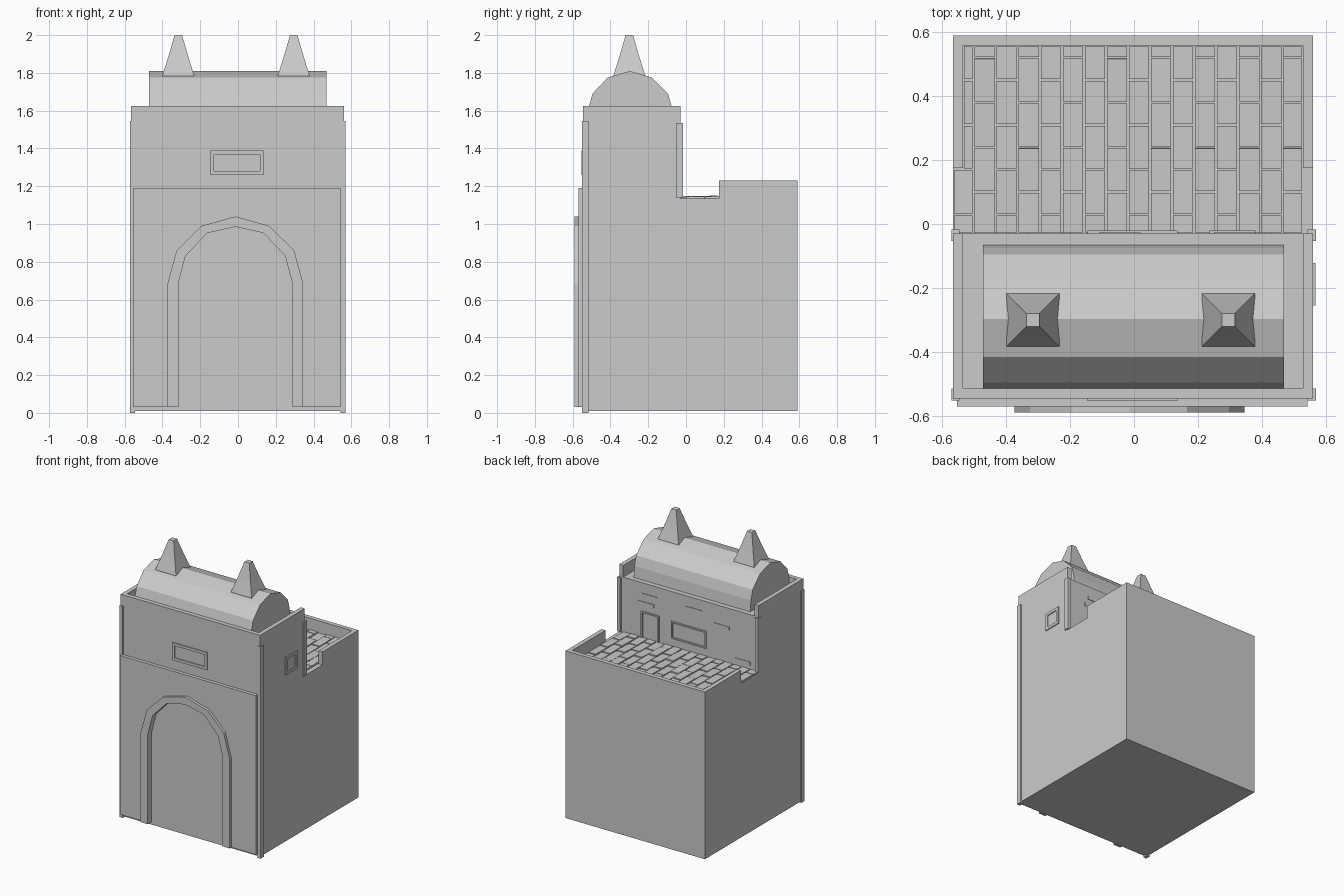
import bpy, bmesh, math, random
from mathutils import Matrix

if "Cube" in bpy.data.objects:
    bpy.data.objects.remove(bpy.data.objects["Cube"])

random.seed(4)


def finish(name, bm):
    bmesh.ops.recalc_face_normals(bm, faces=bm.faces)
    me = bpy.data.meshes.new(name)
    bm.to_mesh(me)
    bm.free()
    ob = bpy.data.objects.new(name, me)
    bpy.context.collection.objects.link(ob)
    return ob


def add_box(bm, x, y, z, tilt=0.0):
    c = [(a + b) / 2 for a, b in (x, y, z)]
    s = [b - a for a, b in (x, y, z)]
    m = Matrix.Translation(c) @ Matrix.Rotation(tilt, 4, 'X') @ Matrix.Diagonal((*s, 1))
    bmesh.ops.create_cube(bm, size=1, matrix=m)


def boxes(name, items):
    bm = bmesh.new()
    for it in items:
        add_box(bm, *it)
    return finish(name, bm)


def prism(name, pts, axis, a, b):
    """Extrude a 2D outline along an axis from a to b."""
    place = {'x': lambda p, q, t: (t, p, q),
             'y': lambda p, q, t: (p, t, q),
             'z': lambda p, q, t: (p, q, t)}[axis]
    bm = bmesh.new()
    f = bm.faces.new([bm.verts.new(place(p, q, a)) for p, q in pts])
    r = bmesh.ops.extrude_face_region(bm, geom=[f])
    d = place(0, 0, b - a)
    bmesh.ops.translate(bm, vec=d, verts=[v for v in r['geom'] if isinstance(v, bmesh.types.BMVert)])
    return finish(name, bm)


def frame(u, v, w=0.02):
    """Four bars (u range, v range) around a rectangle."""
    (u0, u1), (v0, v1) = u, v
    return [((u0, u1), (v0, v0 + w)), ((u0, u1), (v1 - w, v1)),
            ((u0, u0 + w), (v0 + w, v1 - w)), ((u1 - w, u1), (v0 + w, v1 - w))]


X0, X1, WALL = -0.566, 0.56, 0.032
FLOOR, ROOF = 1.135, 1.54

# Stepped main body: tall front block, lower terrace behind
prism("main_body", [(-0.545, 0.01), (0.59, 0.01), (0.59, FLOOR), (-0.03, FLOOR),
                    (-0.03, ROOF), (-0.545, ROOF)], 'x', X0, X1)


# U-shaped parapets, open towards y_open
def parapet(name, y_open, y_closed, z0, z1):
    yi = y_closed - math.copysign(WALL, y_closed - y_open)
    prism(name, [(X0, y_open), (X0, y_closed), (X1, y_closed), (X1, y_open),
                 (X1 - WALL, y_open), (X1 - WALL, yi), (X0 + WALL, yi), (X0 + WALL, y_open)],
          'z', z0, z1)


parapet("roof_parapet", -0.03, -0.545, ROOF, 1.625)
parapet("terrace_parapet", 0.175, 0.59, FLOOR, 1.23)

# Corner pilasters, front pair full height and rear pair above the terrace
pil = []
for xa, xb in ((-0.571, -0.545), (0.543, 0.569)):
    pil.append(((xa, xb), (-0.551, -0.515), (0, 1.545)))
    pil.append(((xa, xb), (-0.053, -0.017), (1.14, 1.535)))
boxes("corner_pilasters", pil)

# Arch outlines, left foot to right foot
outer = [(-0.373, 0.03), (-0.373, 0.685), (-0.325, 0.86), (-0.193, 0.99), (-0.014, 1.04),
         (0.165, 0.99), (0.297, 0.86), (0.345, 0.685), (0.345, 0.03)]
inner = [(-0.316, 0.03), (-0.316, 0.685), (-0.278, 0.83), (-0.163, 0.952), (-0.014, 0.985),
         (0.135, 0.952), (0.25, 0.83), (0.288, 0.685), (0.288, 0.03)]
prism("front_panel", [(-0.553, 0.03), (-0.553, 1.19), (0.543, 1.19), (0.543, 0.03)] + inner[::-1],
      'y', -0.57, -0.54)
prism("arch_trim", outer + inner[::-1], 'y', -0.59, -0.565)

# Window frames and roof door frame
boxes("front_window_frame", [(u, (-0.553, -0.54), v) for u, v in frame((-0.146, 0.136), (1.26, 1.388))])
boxes("side_window_frame", [((0.555, 0.567), u, v) for u, v in frame((-0.255, -0.122), (1.225, 1.355))])
boxes("rear_window_frame", [(u, (-0.035, -0.02), v) for u, v in frame((-0.146, 0.136), (1.20, 1.325), 0.01)])
boxes("terrace_door", [(u, (-0.035, -0.02), v) for u, v in frame((0.236, 0.38), (1.13, 1.335), 0.01)])

# Scattered bricks peeking out of the rear wall
boxes("rear_wall_bricks", [((x, x + 0.13), (-0.035, -0.026), (z, z + 0.025))
                           for x, z in ((0.25, 1.44), (-0.11, 1.44), (-0.33, 1.38), (-0.5, 1.17), (0.28, 1.38))])

# Faceted barrel roof
prism("barrel_roof", [(-0.52, 1.53), (-0.515, 1.62), (-0.495, 1.69), (-0.415, 1.775), (-0.297, 1.81),
                      (-0.18, 1.775), (-0.095, 1.69), (-0.075, 1.62), (-0.065, 1.53)], 'x', -0.472, 0.469)

# Roof spikes: square stacked sections
for i, cx in enumerate((-0.316, 0.295)):
    bm = bmesh.new()
    prev = None
    for z, h in ((1.755, 0.083), (1.79, 0.083), (1.885, 0.053), (1.975, 0.027), (2.0, 0.02)):
        ring = [bm.verts.new((cx + sx * h, -0.3 + sy * h, z))
                for sx, sy in ((-1, -1), (1, -1), (1, 1), (-1, 1))]
        if prev is None:
            bm.faces.new(ring[::-1])
        else:
            for k in range(4):
                bm.faces.new((prev[k], prev[(k + 1) % 4], ring[(k + 1) % 4], ring[k]))
        prev = ring
    bm.faces.new(prev)
    finish(f"roof_spike_{i + 1}", bm)

# Staggered terrace paving, slightly uneven
PX, PY, GAP = 0.0689, 0.14, 0.003
tiles = []
for c in range(17):
    xa, xb = max(-0.57 + c * PX, -0.534), min(-0.57 + (c + 1) * PX, 0.528)
    start = -0.04 - PY + (0.0 if c % 2 else PY / 2)
    for r in range(7):
        ya, yb = max(start + r * PY, -0.03), min(start + (r + 1) * PY, 0.558)
        if yb - ya < 0.015 or xb - xa < 0.01:
            continue
        h = random.uniform(0.008, 0.014)
        # edge tiles run out to the wall face where the parapet is open
        a, b = (X0, xb) if c == 0 and yb < 0.175 else (xa, xb)
        tiles.append(((a + GAP, b - GAP), (ya + GAP, yb - GAP), (FLOOR - 0.01, FLOOR + h),
                      random.uniform(0.0, 0.04)))
boxes("terrace_tiles", tiles)
